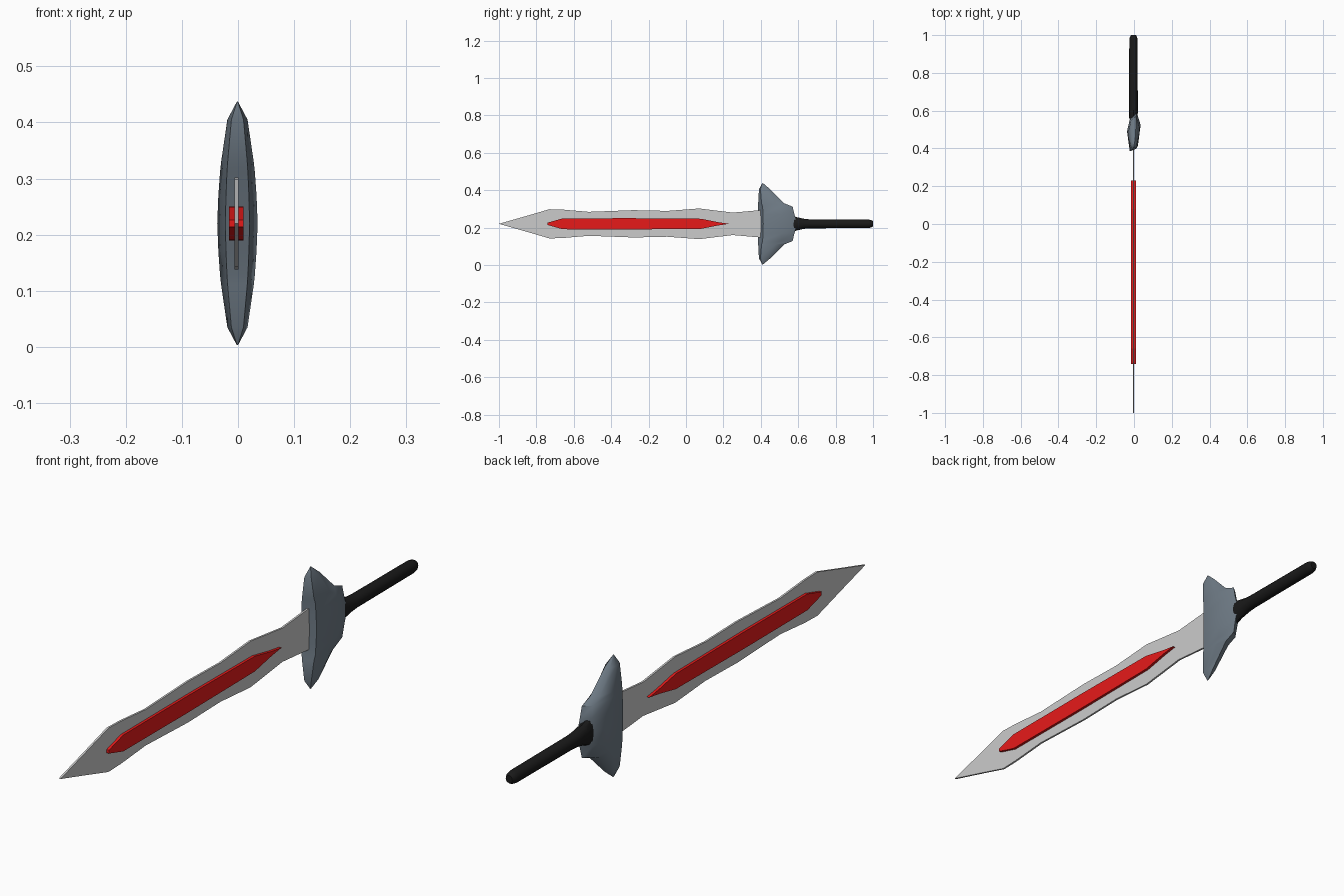
import bpy, bmesh, math

if "Cube" in bpy.data.objects:
    bpy.data.objects.remove(bpy.data.objects["Cube"])

CZ = 0.22   # height of the sword's long axis
CX = -0.003


def material(name, rgb):
    m = bpy.data.materials.new(name)
    m.diffuse_color = (*rgb, 1)
    m.use_nodes = True
    m.node_tree.nodes["Principled BSDF"].inputs["Base Color"].default_value = m.diffuse_color
    return m


def finish(bm, name, mat=None, smooth=None):
    bmesh.ops.recalc_face_normals(bm, faces=bm.faces)
    me = bpy.data.meshes.new(name)
    bm.to_mesh(me)
    bm.free()
    ob = bpy.data.objects.new(name, me)
    bpy.context.collection.objects.link(ob)
    if mat:
        me.materials.append(mat)
    if smooth:
        bpy.ops.object.select_all(action='DESELECT')
        ob.select_set(True)
        bpy.context.view_layer.objects.active = ob
        bpy.ops.object.shade_smooth_by_angle(angle=math.radians(smooth))
    return ob


def slab(name, half, thick, mat):
    """Flat plate from (y, half height) pairs mirrored about the axis."""
    outline = half + [(y, -h) for y, h in reversed(half) if h > 0]
    bm = bmesh.new()
    sides = [[bm.verts.new((CX + s * thick / 2, y, CZ + h)) for y, h in outline]
             for s in (-1, 1)]
    n = len(outline)
    for ring in sides:
        bm.faces.new(ring)
    for i in range(n):
        j = (i + 1) % n
        bm.faces.new((sides[0][i], sides[0][j], sides[1][j], sides[1][i]))
    return finish(bm, name, mat)


def loft(name, rings, mat, smooth):
    """Skin a list of equal-length point rings and cap both ends."""
    bm = bmesh.new()
    vs = [[bm.verts.new(p) for p in r] for r in rings]
    n = len(vs[0])
    for a, b in zip(vs, vs[1:]):
        for i in range(n):
            j = (i + 1) % n
            bm.faces.new((a[i], a[j], b[j], b[i]))
    bm.faces.new(vs[0])
    bm.faces.new(vs[-1])
    bmesh.ops.remove_doubles(bm, verts=bm.verts, dist=0.0001)
    return finish(bm, name, mat, smooth)


steel = material("steel", (0.7, 0.7, 0.7))
red = material("red", (0.8, 0.01, 0.01))
slate = material("slate", (0.16, 0.2, 0.24))
black = material("black", (0.01, 0.01, 0.01))

# Blade with waisted edges
slab("blade", [(-1, 0), (-0.86, 0.04), (-0.73, 0.078), (-0.66, 0.076), (-0.52, 0.064),
               (-0.28, 0.073), (-0.1, 0.069), (0.07, 0.082), (0.25, 0.06),
               (0.42, 0.075)], 0.007, steel)

# Red inlay standing proud of both blade faces
slab("inlay", [(-0.74, 0.006), (-0.66, 0.029), (-0.3, 0.03), (0.08, 0.027),
               (0.17, 0.009), (0.23, 0)], 0.026, red)

# Guard: six-sided sections stacked along z: (offset, half width, front y, back y)
half = [(0.217, 0.001, 0.408, 0.412), (0.185, 0.018, 0.39, 0.45),
        (0.11, 0.029, 0.386, 0.525), (0.092, 0.031, 0.386, 0.57),
        (0.05, 0.034, 0.386, 0.58), (0, 0.036, 0.386, 0.595)]
sections = [(-h, w, f, b) for h, w, f, b in half] + half[-2::-1]


def guard_ring(h, w, f, b):
    d = b - f
    shape = [(-1, 0.5), (-0.6, 0), (0.6, 0.13), (1, 0.66), (0.4, 1), (-0.5, 0.87)]
    return [(CX + 0.002 + w * u, f + d * v, CZ + h) for u, v in shape]


loft("guard", [guard_ring(*s) for s in sections], slate, 45)

# Grip with a flared collar and chamfered pommel end: (y, radius x, radius z)
grip = [(0.555, 0.022, 0.05), (0.59, 0.023, 0.036), (0.63, 0.023, 0.027), (0.66, 0.023, 0.024),
        (0.975, 0.022, 0.023), (0.99, 0.019, 0.02), (1.0, 0.013, 0.014)]
loft("grip", [[(CX + rx * math.cos(i * math.pi / 6), y, CZ + rz * math.sin(i * math.pi / 6))
               for i in range(12)] for y, rx, rz in grip], black, 35)
